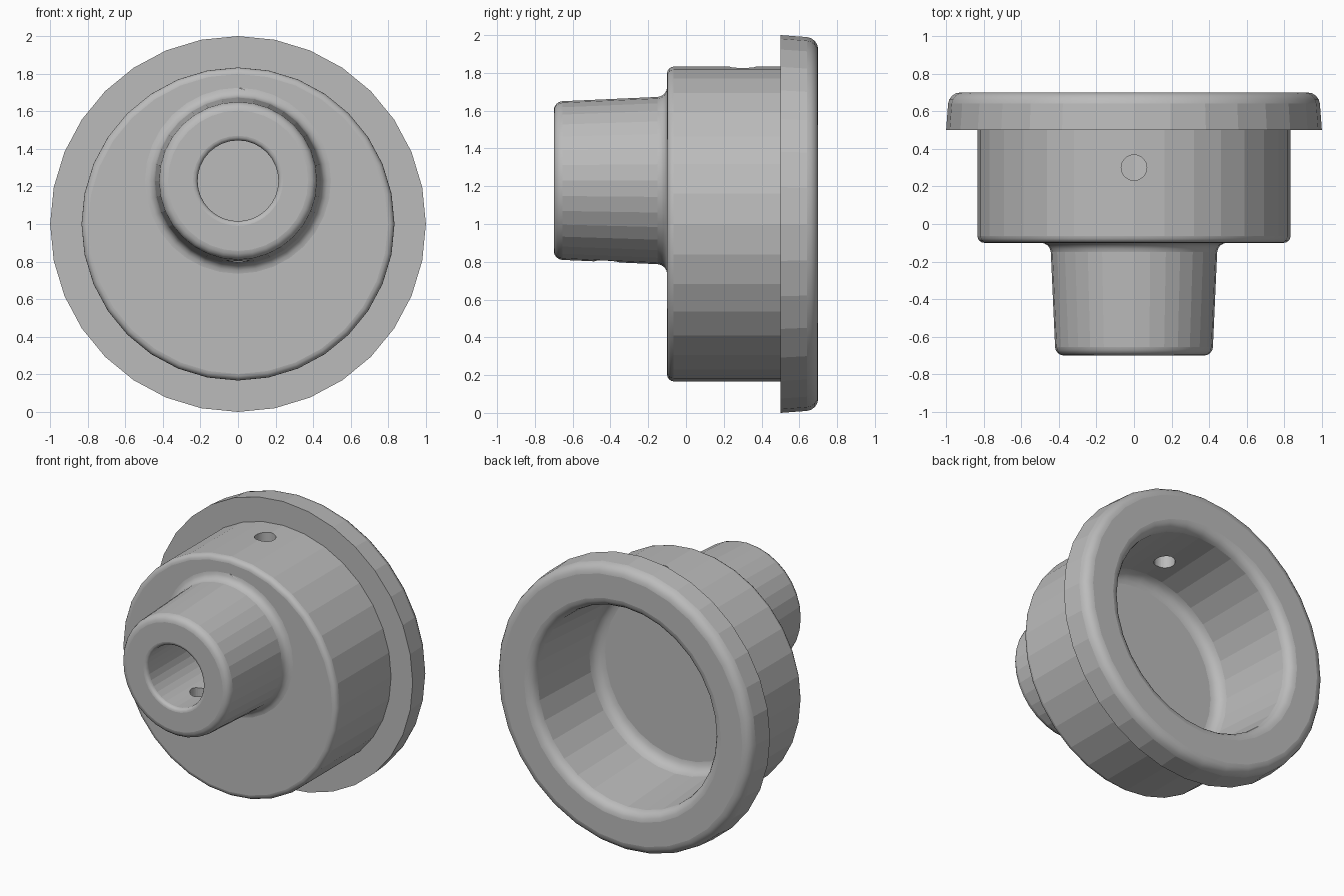
import bpy, bmesh, math
from mathutils import Vector

if "Cube" in bpy.data.objects:
    bpy.data.objects.remove(bpy.data.objects["Cube"], do_unlink=True)

SIDES = 32
BOSS_Z = 1.23

grey = bpy.data.materials.new("plain_grey")
grey.use_nodes = True
COLOUR = (0.5, 0.5, 0.5, 1)
grey.diffuse_color = COLOUR
grey.node_tree.nodes["Principled BSDF"].inputs["Base Color"].default_value = COLOUR


def rounded(profile, steps=4):
    """Round each corner (radius, y, fillet); flag points that begin a fillet segment."""
    out = []
    for i, (r, y, f) in enumerate(profile):
        p = Vector((r, y))
        if f == 0:
            out.append((p, False))
            continue
        before = Vector(profile[i - 1][:2])
        after = Vector(profile[i + 1][:2])
        a = p + (before - p).normalized() * f
        b = p + (after - p).normalized() * f
        for k in range(steps + 1):
            t = k / steps
            mid = a.lerp(b, t)
            # circular arc approximated by a rational curve
            w = math.sqrt(0.5)
            den = (1 - t) ** 2 + 2 * w * t * (1 - t) + t * t
            mid = (a * (1 - t) ** 2 + p * 2 * w * t * (1 - t) + b * t * t) / den
            out.append((mid, k < steps))
    return out


def turned(name, profile, z, sides=SIDES):
    """Solid of revolution about a front-to-back axis at height z."""
    bm = bmesh.new()
    points = rounded(profile)
    rings = []
    for p, _ in points:
        ring = []
        for k in range(sides):
            a = math.tau * k / sides
            ring.append(bm.verts.new((p.x * math.cos(a), p.y, z + p.x * math.sin(a))))
        rings.append(ring)
    for (ra, rb, (_, smooth)) in zip(rings, rings[1:], points):
        for k in range(sides):
            n = (k + 1) % sides
            bm.faces.new((ra[k], ra[n], rb[n], rb[k])).smooth = smooth
    bm.faces.new(rings[0])
    bm.faces.new(rings[-1])
    bmesh.ops.recalc_face_normals(bm, faces=bm.faces)
    mesh = bpy.data.meshes.new(name)
    bm.to_mesh(mesh)
    bm.free()
    mesh.materials.append(grey)
    ob = bpy.data.objects.new(name, mesh)
    bpy.context.collection.objects.link(ob)
    return ob


def drill(name, y, z, radius, depth):
    """Vertical cylinder cutter."""
    bpy.ops.mesh.primitive_cylinder_add(vertices=SIDES, radius=radius, depth=depth,
                                        location=(0, y, z))
    ob = bpy.context.object
    ob.name = name
    ob.data.materials.append(grey)
    return ob


def combine(target, other, operation):
    other.hide_render = True
    mod = target.modifiers.new(operation.lower(), "BOOLEAN")
    mod.operation = operation
    mod.solver = "EXACT"
    mod.object = other
    bpy.context.view_layer.objects.active = target
    bpy.ops.object.modifier_apply(modifier=mod.name)
    bpy.data.objects.remove(other, do_unlink=True)


# Cup body with rear flange and tapered cavity
knob = turned("flanged_knob", [
    (0.5, -0.10, 0), (0.833, -0.10, 0.035), (0.833, 0.50, 0), (1.0, 0.50, 0),
    (0.985, 0.70, 0.06), (0.70, 0.70, 0.06), (0.66, 0.05, 0.07), (0.4, 0.05, 0),
], 1.0)

# Off-centre boss, flared where it meets the body
boss = turned("boss", [
    (0.3, -0.70, 0), (0.418, -0.70, 0.045), (0.445, -0.10, 0.05),
    (0.51, -0.10, 0), (0.51, -0.04, 0),
], BOSS_Z)
combine(knob, boss, "UNION")

# Blind bore with a rounded mouth
bore = turned("bore_cutter", [
    (0.26, -0.75, 0), (0.26, -0.70, 0), (0.215, -0.70, 0.025), (0.215, -0.06, 0),
], BOSS_Z)
combine(knob, bore, "DIFFERENCE")

# Cross holes: one through the top of the body, one under the boss
combine(knob, drill("top_hole_cutter", 0.30, 1.75, 0.068, 0.5), "DIFFERENCE")
combine(knob, drill("boss_hole_cutter", -0.42, 0.90, 0.065, 0.5), "DIFFERENCE")
